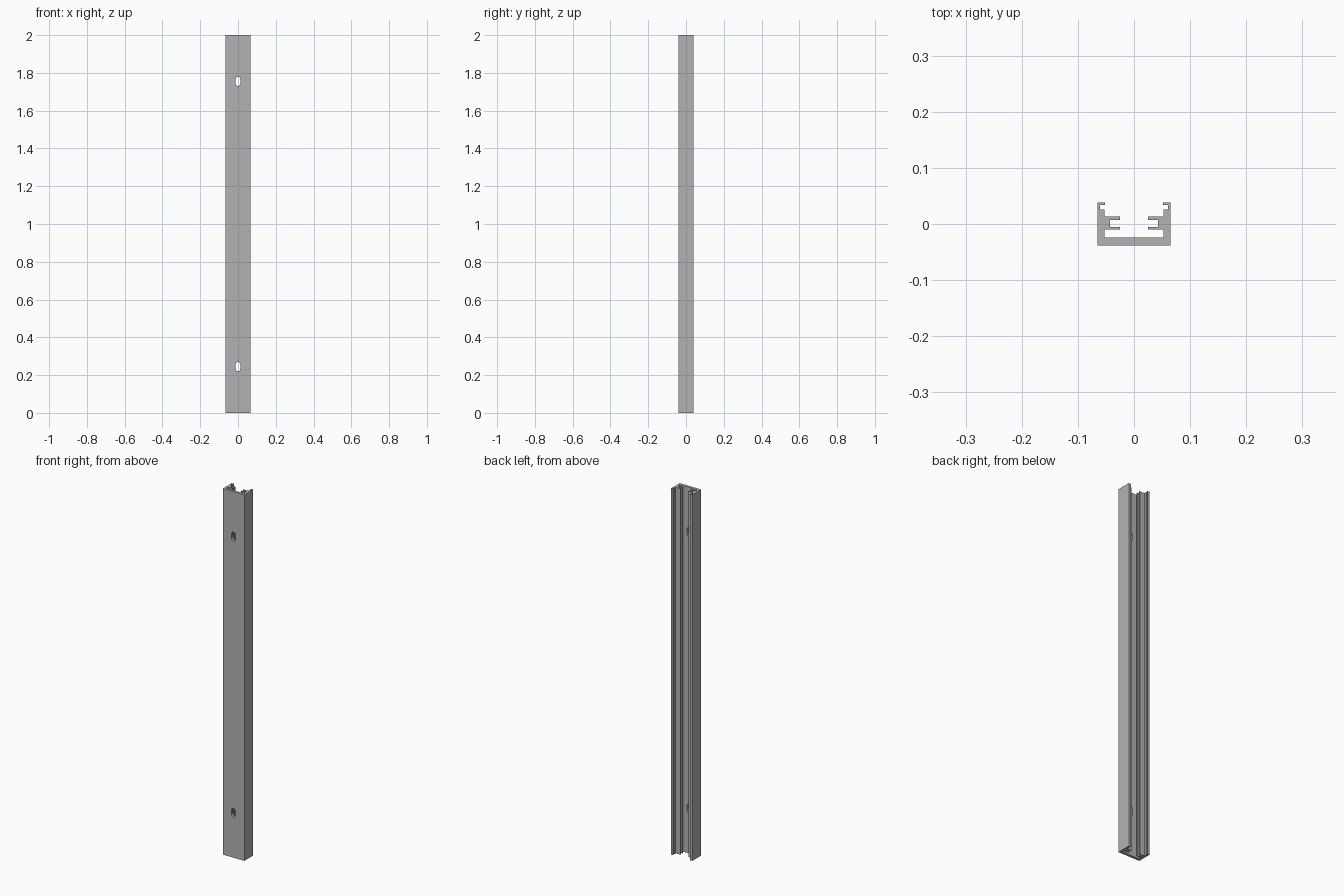
import bpy
import bmesh
from math import pi, cos, sin

cube = bpy.data.objects.get("Cube")
if cube:
    bpy.data.objects.remove(cube, do_unlink=True)

LENGTH = 2.0
WALL_X, HALF_Y = 0.065, 0.0385
SLOT_R, SLOT_HALF = 0.012, 0.012

# Material
metal = bpy.data.materials.new("grey aluminium")
metal.use_nodes = True
colour = (0.45, 0.45, 0.45, 1)
metal.diffuse_color = colour
metal.node_tree.nodes["Principled BSDF"].inputs["Base Color"].default_value = colour


def prism(name, outline, direction):
    """Extrude a closed outline of 3D points along a direction."""
    bm = bmesh.new()
    face = bm.faces.new([bm.verts.new(p) for p in outline])
    result = bmesh.ops.extrude_face_region(bm, geom=[face])
    moved = [v for v in result["geom"] if isinstance(v, bmesh.types.BMVert)]
    bmesh.ops.translate(bm, verts=moved, vec=direction)
    bmesh.ops.recalc_face_normals(bm, faces=bm.faces)
    mesh = bpy.data.meshes.new(name)
    bm.to_mesh(mesh)
    bm.free()
    mesh.materials.append(metal)
    obj = bpy.data.objects.new(name, mesh)
    bpy.context.collection.objects.link(obj)
    return obj


# Channel section, one half: floor, side wall, two guide ribs and hooked lip
half = [
    (WALL_X, -HALF_Y), (WALL_X, HALF_Y),
    (0.052, HALF_Y), (0.052, 0.034), (0.061, 0.034), (0.061, 0.026),
    (0.053, 0.026), (0.053, 0.013),
    (0.025, 0.013), (0.025, 0.007), (0.043, 0.007),
    (0.043, -0.005), (0.025, -0.005), (0.025, -0.010),
    (0.053, -0.010), (0.053, -0.024),
]
section = half + [(-x, y) for x, y in reversed(half)]
rail = prism("channel_rail", [(x, y, 0) for x, y in section], (0, 0, LENGTH))

# Rounded mounting slots through the floor
for z in (0.245, LENGTH - 0.245):
    outline = []
    for start, shift in ((0, SLOT_HALF), (pi, -SLOT_HALF)):
        for i in range(13):
            a = start + pi * i / 12
            outline.append((SLOT_R * cos(a), -0.06, z + shift + SLOT_R * sin(a)))
    cutter = prism("slot_cutter", outline, (0, 0.05, 0))
    cutter.hide_render = True
    cut = rail.modifiers.new("mounting slot", 'BOOLEAN')
    cut.operation = 'DIFFERENCE'
    cut.solver = 'EXACT'
    cut.object = cutter
    bpy.context.view_layer.objects.active = rail
    bpy.ops.object.modifier_apply(modifier=cut.name)
    bpy.data.objects.remove(cutter, do_unlink=True)

# Smooth slot ends, crisp extrusion edges
bpy.ops.object.select_all(action='DESELECT')
rail.select_set(True)
bpy.context.view_layer.objects.active = rail
bpy.ops.object.shade_smooth_by_angle(angle=pi / 6)
